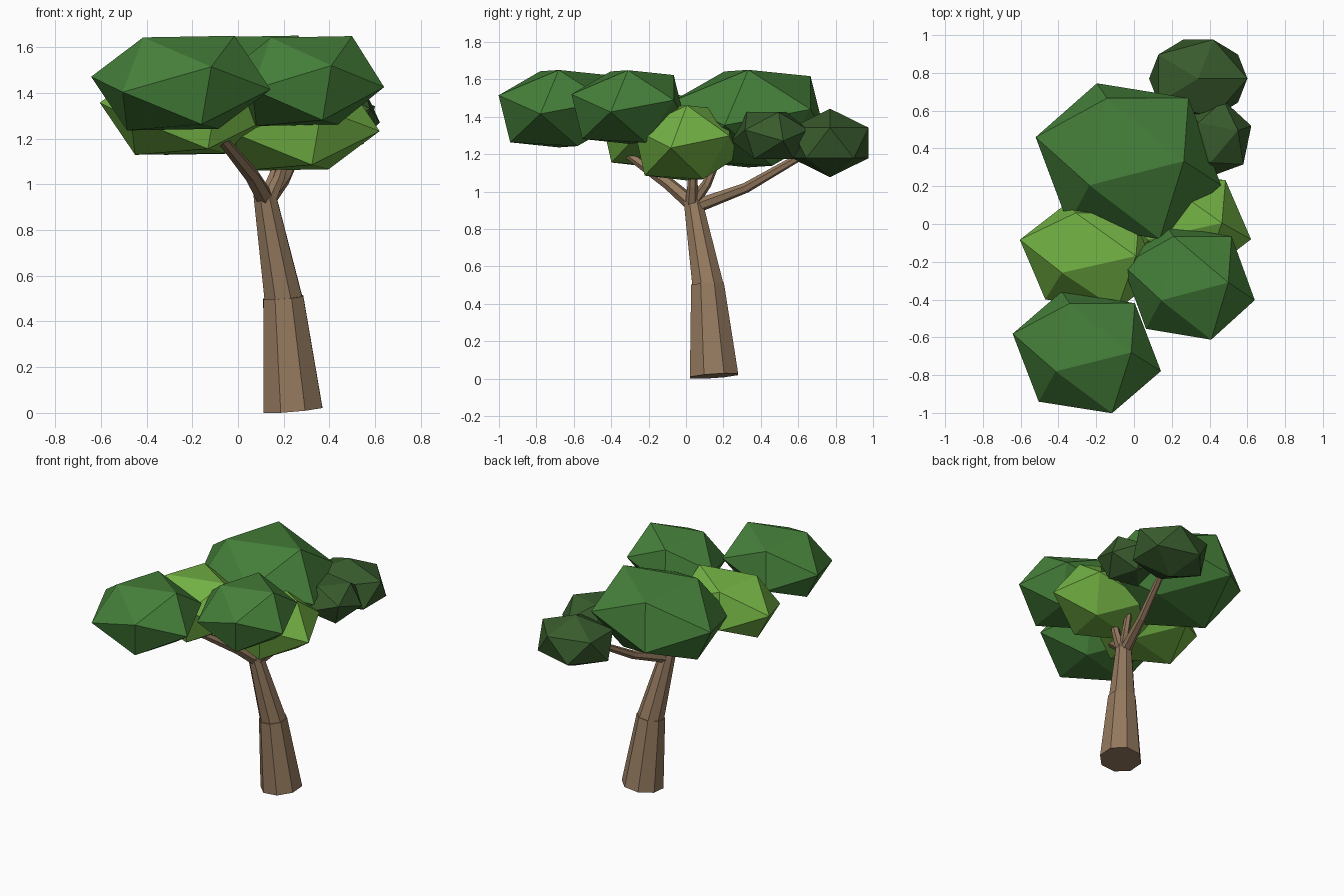
import bpy
import bmesh
import math
from mathutils import Matrix, Vector

cube = bpy.data.objects.get("Cube")
if cube:
    bpy.data.objects.remove(cube, do_unlink=True)


def material(name, colour):
    mat = bpy.data.materials.new(name)
    mat.use_nodes = True
    mat.diffuse_color = (*colour, 1)
    mat.node_tree.nodes["Principled BSDF"].inputs["Base Color"].default_value = (*colour, 1)
    return mat


bark = material("bark brown", (0.30, 0.195, 0.115))
mid_green = material("leaf green", (0.060, 0.215, 0.042))
light_green = material("light leaf green", (0.17, 0.44, 0.058))
dark_green = material("dark leaf green", (0.040, 0.105, 0.026))


def finish(name, bm, mat):
    bmesh.ops.recalc_face_normals(bm, faces=bm.faces)
    mesh = bpy.data.meshes.new(name)
    bm.to_mesh(mesh)
    bm.free()
    mesh.materials.append(mat)
    obj = bpy.data.objects.new(name, mesh)
    bpy.context.collection.objects.link(obj)
    return obj


def tube(name, points, radii, sides):
    """Tapered faceted tube whose rings follow the path."""
    pts = [Vector(p) for p in points]
    bm = bmesh.new()
    rings = []
    for i, (p, r) in enumerate(zip(pts, radii)):
        axis = pts[min(i + 1, len(pts) - 1)] - pts[max(i - 1, 0)]
        turn = Vector((0, 0, 1)).rotation_difference(axis)
        ring = []
        for k in range(sides):
            a = math.tau * (k + 0.5) / sides
            ring.append(bm.verts.new(p + turn @ Vector((r * math.cos(a), r * math.sin(a), 0))))
        rings.append(ring)
    for low, high in zip(rings, rings[1:]):
        for k in range(sides):
            n = (k + 1) % sides
            bm.faces.new((low[k], low[n], high[n], high[k]))
    bm.faces.new(rings[0][::-1])
    bm.faces.new(rings[-1])
    return finish(name, bm, bark)


def leaf_clump(name, centre, mat, size, corners=None):
    """Stretched icosahedron; corners give its top face relative to the centre."""
    bm = bmesh.new()
    bmesh.ops.create_icosphere(bm, subdivisions=1, radius=1)
    shape = Matrix.Diagonal(size)
    if corners:
        bm.faces.ensure_lookup_table()
        source = Matrix([v.co for v in bm.faces[0].verts]).transposed()
        shape = shape @ Matrix(corners).transposed() @ source.inverted()
    for v in bm.verts:
        v.co = shape @ v.co + Vector(centre)
    return finish(name, bm, mat)


# Trunk in two leaning sections
tube("lower_trunk", [(0.24, 0.15, 0.014), (0.198, 0.115, 0.505)], [0.14, 0.095], 8)
tube("upper_trunk", [(0.2, 0.118, 0.49), (0.115, 0.035, 0.96)], [0.09, 0.052], 8)

# Branches reaching into the clumps
tube("front_branch", [(0.13, 0.05, 0.92), (0.06, -0.09, 1.04), (-0.09, -0.34, 1.22)],
     [0.042, 0.034, 0.022], 6)
tube("back_branch", [(0.12, 0.05, 0.92), (0.2, 0.32, 1.02), (0.31, 0.72, 1.25)],
     [0.038, 0.028, 0.018], 6)
tube("left_branch", [(0.13, 0.03, 0.92), (0.18, 0.035, 1.03), (0.23, 0.04, 1.2)],
     [0.036, 0.028, 0.018], 6)
tube("inner_branch", [(0.12, 0.03, 0.93), (0.16, 0.11, 1.04), (0.18, 0.18, 1.2)],
     [0.034, 0.026, 0.018], 6)

# Canopy clumps sharing one tilted shape at different sizes
tilted = [(-0.165, -0.10, 0.2), (0.235, 0, 0.207), (-0.09, 0.26, 0.18)]
clumps = [
    ("front_leaf_clump", (-0.25, -0.68, 1.443), mid_green, (1, 1, 1)),
    ("left_leaf_clump", (0.29, -0.31, 1.452), mid_green, (0.89, 0.94, 0.95)),
    ("large_leaf_clump", (-0.03, 0.333, 1.39), mid_green, (1.25, 1.28, 1.26)),
    ("right_light_clump", (-0.22, -0.17, 1.33), light_green, (0.98, 0.88, 0.97)),
    ("left_light_clump", (0.235, 0.005, 1.26), light_green, (0.98, 0.87, 0.97)),
]
for name, centre, mat, size in clumps:
    leaf_clump(name, centre, mat, size, tilted)

# Dark clumps at the back
leaf_clump("back_dark_clump", (0.34, 0.77, 1.26), dark_green, (0.291, 0.242, 0.183))
leaf_clump("small_dark_clump", (0.43, 0.45, 1.3), dark_green, (1, 1, 1),
           [(0.12, 0.045, 0.125), (-0.09, 0.085, 0.125), (-0.025, -0.125, 0.125)])
